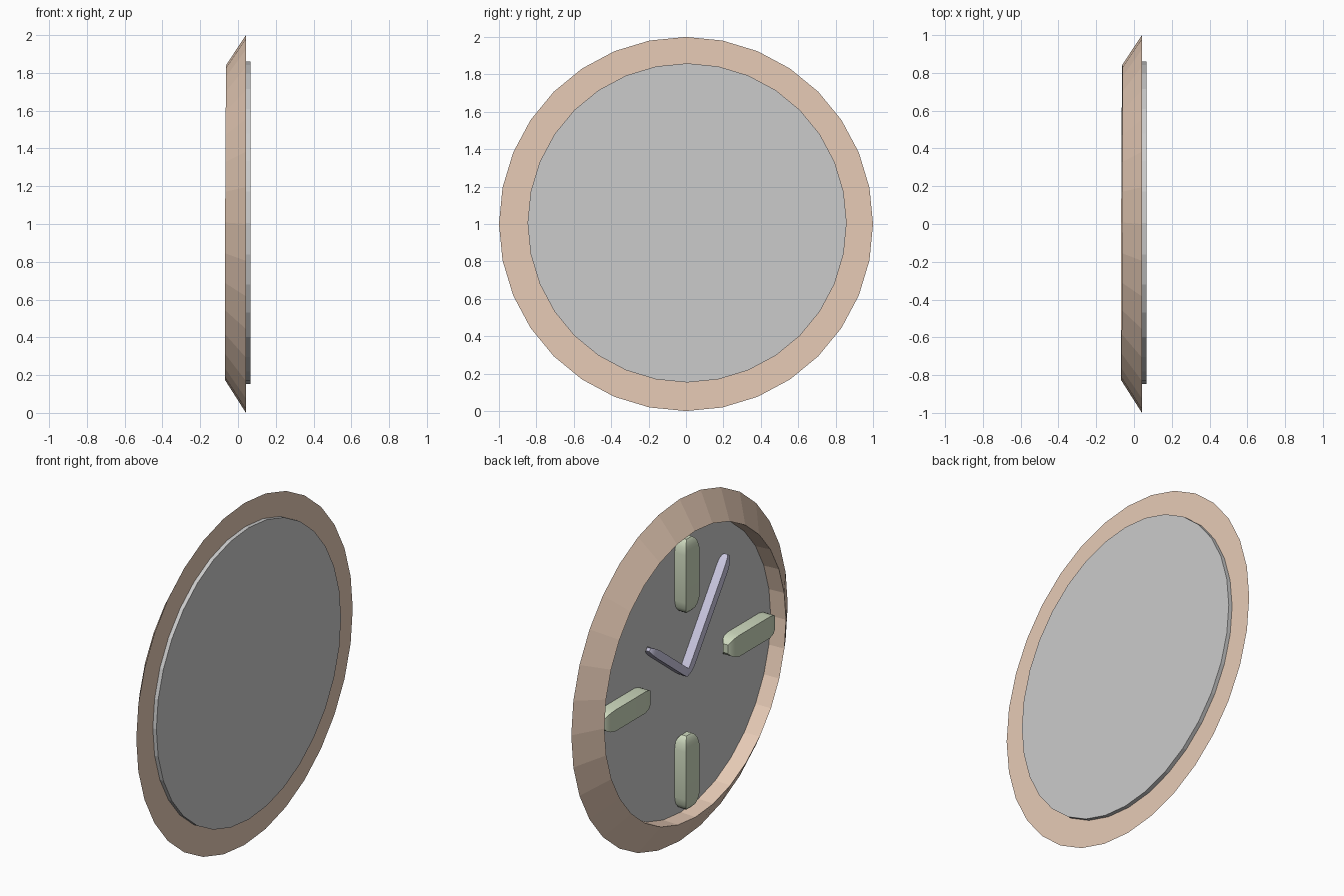
import bpy, bmesh, math
from mathutils import Vector

if "Cube" in bpy.data.objects:
    bpy.data.objects.remove(bpy.data.objects["Cube"])

N = 32
CZ = 1.0  # height of the clock centre


def colour(name, rgb):
    m = bpy.data.materials.new(name)
    m.diffuse_color = (*rgb, 1)
    m.use_nodes = True
    m.node_tree.nodes["Principled BSDF"].inputs["Base Color"].default_value = m.diffuse_color
    return m


def finish(name, bm, mat=None):
    bmesh.ops.recalc_face_normals(bm, faces=bm.faces)
    me = bpy.data.meshes.new(name)
    bm.to_mesh(me)
    bm.free()
    ob = bpy.data.objects.new(name, me)
    bpy.context.collection.objects.link(ob)
    if mat:
        me.materials.append(mat)
    return ob


def loft(bm, rings, closed=False):
    # bridge consecutive vertex rings with quads, then cap or close them
    rings = [[bm.verts.new(p) for p in r] for r in rings]
    pairs = list(zip(rings, rings[1:]))
    if closed:
        pairs.append((rings[-1], rings[0]))
    for a, b in pairs:
        for i in range(len(a)):
            j = (i + 1) % len(a)
            bm.faces.new((a[i], a[j], b[j], b[i]))
    if not closed:
        bm.faces.new(rings[0])
        bm.faces.new(rings[-1])


def circle(x, r, shift=0.0, tilt=0.0):
    pts = []
    for i in range(N):
        a = 2 * math.pi * i / N
        c, s = math.cos(a), math.sin(a)
        pts.append((x + tilt * (c + s), r * c + shift, CZ + r * s + shift))
    return pts


def bar(name, start, end, width, x0, x1, mat):
    # square bar with rounded ends, running between two (y, z) points
    a, b = Vector((0, *start)), Vector((0, *end))
    d = b - a
    length = d.length
    d.normalize()
    side = Vector((0, -d.z, d.y))
    xm, hx, hw = (x0 + x1) / 2, (x1 - x0) / 2, width / 2
    ends = [(0, .4), (.012, .66), (.035, .86), (.075, 1)]
    stations = ends + [(length - t, s) for t, s in reversed(ends)]
    rings = []
    for t, s in stations:
        rings.append([a + d * t + side * (u * hw * s) + Vector((xm + v * hx * s, 0, CZ))
                      for u, v in ((-1, -1), (1, -1), (1, 1), (-1, 1))])
    bm = bmesh.new()
    loft(bm, rings)
    ob = finish(name, bm, mat)
    bpy.context.view_layer.objects.active = ob
    ob.select_set(True)
    bpy.ops.object.shade_smooth_by_angle(angle=math.radians(35))
    ob.select_set(False)


tan = colour("tan", (.80, .60, .47))
green = colour("green", (.62, .70, .52))
lavender = colour("lavender", (.60, .58, .76))

# Rim: sloped ring with a slightly tilted front ridge
bm = bmesh.new()
loft(bm, [circle(.042, 1.0), circle(-.065, .835, .008, .003), circle(.042, .83, .005)], closed=True)
finish("rim", bm, tan)

# Dial plate
bm = bmesh.new()
loft(bm, [circle(.03, .853, .006), circle(.065, .853, .006)])
finish("dial", bm)

# Four hour markers
for i, name in enumerate(("left", "top", "right", "bottom")):
    a = i * math.pi / 2
    c, s = math.cos(a), math.sin(a)
    bar("hour_marker_" + name, (.36 * c, .36 * s), (.79 * c, .79 * s), .125, -.044, .036, green)

# Hands
bar("long_hand", (.01, -.02), (-.385, .54), .045, -.022, .034, lavender)
bar("short_hand", (-.02, -.02), (.34, .26), .045, -.022, .034, lavender)
